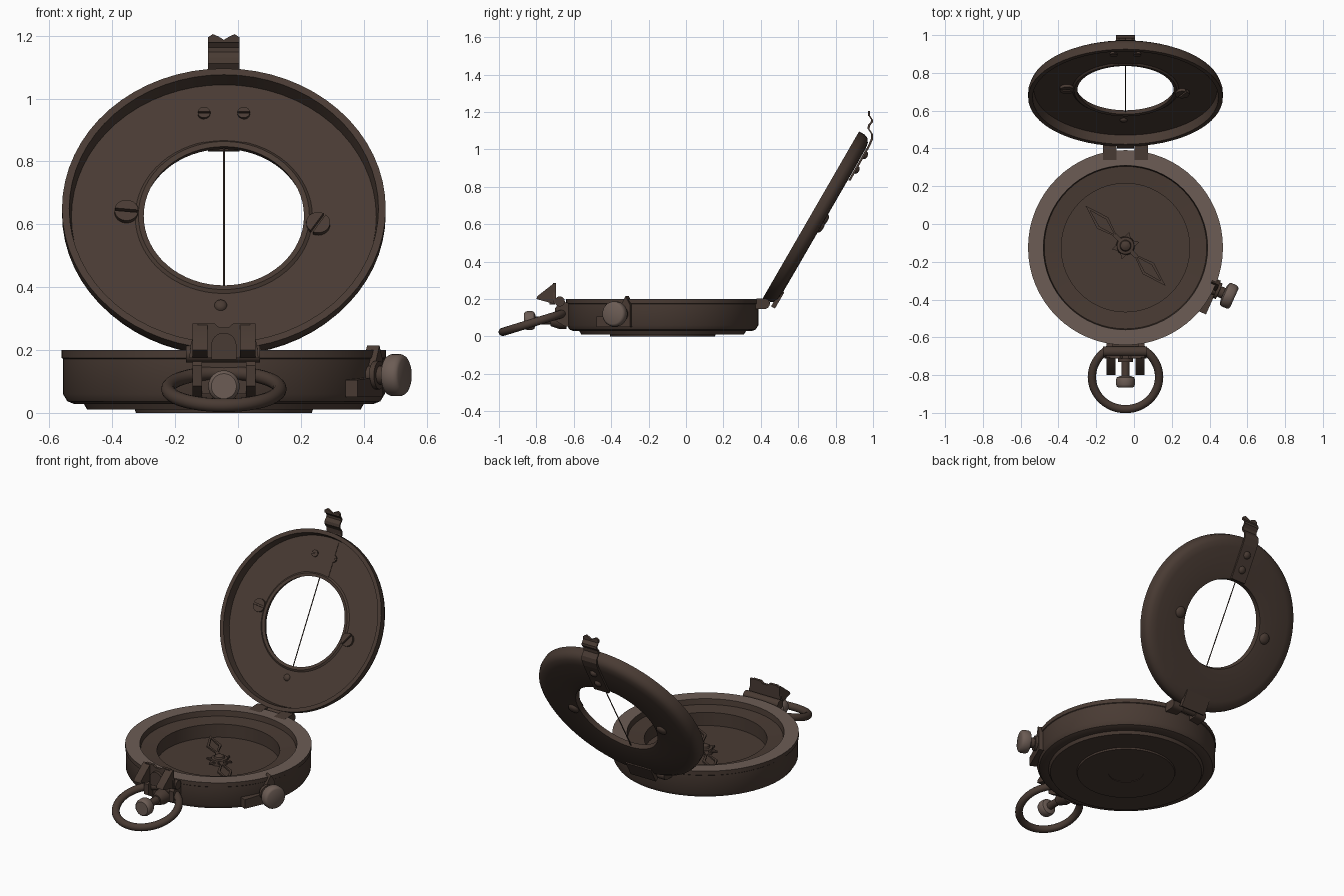
import bpy, bmesh, math
from mathutils import Matrix, Vector

if "Cube" in bpy.data.objects:
    bpy.data.objects.remove(bpy.data.objects["Cube"])

def mat(name, c):
    m = bpy.data.materials.new(name)
    m.diffuse_color = (*c, 1)
    m.use_nodes = True
    m.node_tree.nodes["Principled BSDF"].inputs["Base Color"].default_value = m.diffuse_color
    return m

BROWN = mat("dark_bronze", (0.066, 0.043, 0.033))
LIGHT = mat("worn_bronze", (0.150, 0.108, 0.090))
CX, CY = -0.045, -0.125
T = Matrix.Translation
I = Matrix.Identity(4)

def finish(name, bm, m, M):
    bmesh.ops.remove_doubles(bm, verts=bm.verts, dist=1e-5)
    bmesh.ops.recalc_face_normals(bm, faces=bm.faces)
    me = bpy.data.meshes.new(name)
    bm.to_mesh(me)
    bm.free()
    me.transform(M)
    me.materials.append(m)
    o = bpy.data.objects.new(name, me)
    bpy.context.collection.objects.link(o)
    bpy.ops.object.select_all(action='DESELECT')
    o.select_set(True)
    bpy.context.view_layer.objects.active = o
    bpy.ops.object.shade_smooth_by_angle(angle=math.radians(35))
    return o

def lathe(name, prof, m=BROWN, M=I, n=64, closed=False):
    """Revolve (r, z) points about local z."""
    bm = bmesh.new()
    rows = [[bm.verts.new((r * math.cos(2 * math.pi * i / n), r * math.sin(2 * math.pi * i / n), z))
             for i in range(n)] for r, z in prof]
    pairs = list(zip(rows, rows[1:])) + ([(rows[-1], rows[0])] if closed else [])
    for a, b in pairs:
        for i in range(n):
            j = (i + 1) % n
            bm.faces.new((a[i], a[j], b[j], b[i]))
    return finish(name, bm, m, M)

def prism(name, polys, z0, z1, M=I, m=BROWN):
    """Extrude 2D polygons from local z0 to z1."""
    bm = bmesh.new()
    for p in polys:
        lo = [bm.verts.new((x, y, z0)) for x, y in p]
        hi = [bm.verts.new((x, y, z1)) for x, y in p]
        bm.faces.new(lo[::-1])
        bm.faces.new(hi)
        for i in range(len(p)):
            j = (i + 1) % len(p)
            bm.faces.new((lo[i], lo[j], hi[j], hi[i]))
    return finish(name, bm, m, M)

def rod(name, p0, p1, r, M=I, m=BROWN, n=24):
    p0, p1 = Vector(p0), Vector(p1)
    d = p1 - p0
    R = d.to_track_quat('Z', 'Y').to_matrix().to_4x4()
    return lathe(name, [(0, 0), (r, 0), (r, d.length), (0, d.length)], m, M @ T(p0) @ R, n)

def rect(x0, x1, y0, y1):
    return [(x0, y0), (x1, y0), (x1, y1), (x0, y1)]

# side-profile frame: local (a, b, c) -> world (CX + c, a, b)
SIDE = T((CX, 0, 0)) @ Matrix(((0, 0, 1, 0), (1, 0, 0, 0), (0, 1, 0, 0), (0, 0, 0, 1)))
# front-profile frame: local (a, b, c) -> world (CX + a, -c, b)
FRONT = T((CX, 0, 0)) @ Matrix.Rotation(math.pi / 2, 4, 'X')
BODY = T((CX, CY, 0))

# case: stepped base, rounded wall, stepped well; top rim lighter
case = lathe("case", [(0, .003), (.1, .003), (.1, 0), (.28, 0), (.283, .01), (.435, .01), (.445, .028),
                      (.475, .028), (.498, .037), (.512, .06), (.512, .172), (.516, .175), (.516, .2),
                      (.435, .2), (.43, .167), (.34, .16), (.34, .08), (0, .08)], BROWN, BODY)
case.data.materials.append(LIGHT)
for f in case.data.polygons:
    if f.center.z > .195 and f.normal.z > .9:
        f.material_index = 1

# needle: two hollow diamonds, hub and star
N = BODY @ T((0, .01, 0)) @ Matrix.Rotation(math.radians(-45), 4, 'Z')
polys = []
for s in (1, -1):
    out = [(.06 * s, 0), (.17 * s, .042), (.30 * s, 0), (.17 * s, -.042)]
    inn = [(.085 * s, 0), (.17 * s, .026), (.265 * s, 0), (.17 * s, -.026)]
    for i in range(4):
        j = (i + 1) % 4
        polys.append([out[i], out[j], inn[j], inn[i]])
    polys.append(rect(*sorted((.03 * s, .08 * s)), -.012, .012))
prism("needle", polys, .098, .108, N)
prism("hub_star", [[((.075 if i % 2 == 0 else .042) * math.cos(i * math.pi / 6),
                     (.075 if i % 2 == 0 else .042) * math.sin(i * math.pi / 6)) for i in range(12)]],
      .09, .1, N)
lathe("needle_hub", [(.05, .08), (.045, .11), (.03, .112), (.026, .122), (.012, .13), (0, .131)], BROWN, N, 24)

# lid: tilted ring with recessed inner plate
LID = T((CX, .668, .65)) @ Matrix.Rotation(math.radians(60), 4, 'X')
lathe("lid", [(.255, -.047), (.272, -.044), (.282, -.052), (.485, -.052), (.492, 0), (.515, 0), (.515, -.035),
              (.506, -.057), (.485, -.071), (.45, -.077), (.29, -.078), (.262, -.075)], BROWN, LID, 64, True)
rod("hair_line", (0, -.26, -.065), (0, .26, -.065), .003, LID, n=8)

def screw(name, x, u, r, ang, z0, z1):
    """Slotted head from two half discs."""
    g = .12
    half = [(r * math.cos(g + (math.pi - 2 * g) * i / 12), r * math.sin(g + (math.pi - 2 * g) * i / 12))
            for i in range(13)]
    M = LID @ T((x, u, 0)) @ Matrix.Rotation(ang, 4, 'Z')
    prism(name, [half, [(-a, -b) for a, b in half]], z0, z1, M)

def rivet(name, x, u, r, base, h):
    lathe(name, [(r, base), (r * .85, base + h * .6), (r * .5, base + h), (0, base + h * 1.1)],
          BROWN, LID @ T((x, u, 0)), 20)

for side, x, u, ang in (("left", -.31, .015, -.1), ("right", .30, -.03, 1.0)):
    screw(side + "_lid_screw", x, u, .038, ang, -.053, -.036)
    rivet(side + "_lid_screw_back", x, u, .034, -.076, -.016)
for side, s in (("left", -1), ("right", 1)):
    screw(side + "_small_screw", s * .063, .378, .02, 0, -.053, -.042)
rivet("lower_rivet", -.01, -.325, .02, -.052, .01)
prism("lid_tab_plate", [rect(-.063, .063, .262, .47)], -.053, -.049, LID)

# latch: strap on lid back, curling over the top into a wavy clip
path = [(.868, .835), (.973, 1.02), (.99, 1.06), (.988, 1.085), (.97, 1.112), (.973, 1.13),
        (.988, 1.148), (.988, 1.162), (.974, 1.182)]
strip = []
for (a, b), (c, d) in zip(path, path[1:]):
    strip.append([(a, b), (a + .011, b - .003), (c + .011, d - .003), (c, d)])
prism("latch_strap", strip, -.05, .05, SIDE)
prism("latch_tips", [[(-.05, 1.178), (.05, 1.178), (.05, 1.195), (.035, 1.205), (.018, 1.198),
                      (0, 1.187), (-.018, 1.198), (-.035, 1.205), (-.05, 1.195)]], -.985, -.972, FRONT)
for i, u in enumerate((.33, .42)):
    rivet("latch_rivet_%d" % i, 0, u, .024, -.088, -.016)

# rear hinge
for i, s in enumerate((-1, 1)):
    a, b = sorted((s * .048, s * .12))
    rod("case_knuckle_%d" % i, (CX + a, .42, .175), (CX + b, .42, .175), .028)
    prism("case_leaf_%d" % i, [[(.34, .145), (.42, .147), (.42, .203), (.34, .2)]], a, b, SIDE)
rod("lid_knuckle", (CX - .044, .425, .178), (CX + .044, .425, .178), .024)
prism("lid_leaf", [rect(-.085, .085, -.53, -.43)], -.084, -.06, LID)

# front bracket, sight hinge and prism housing
rod("sight_hinge_pin", (CX - .12, -.675, .187), (CX + .115, -.675, .187), .027)
for i, s in enumerate((-1, 1)):
    a, b = sorted((s * .07, s * .1))
    prism("bracket_lug_%d" % i, [[(-.6, .05), (-.65, .055), (-.70, .085), (-.70, .15), (-.67, .19), (-.6, .17)]],
          a, b, SIDE)
    a, b = sorted((s * .052, s * .1))
    prism("sight_cheek_%d" % i, [[(-.80, .2), (-.795, .215), (-.705, .285), (-.695, .28), (-.695, .175), (-.71, .175)]],
          a, b, SIDE)
prism("bracket_plate", [rect(-.1, .1, .06, .165)], .61, .655, FRONT)
prism("sight_plate", [[(-.11, .175), (.11, .175), (.105, .22), (.082, .285), (.03, .285), (.015, .272),
                       (-.015, .272), (-.03, .285), (-.082, .285), (-.105, .22)]], .695, .712, FRONT)
prism("sight_arch", [[(.04, .17)] + [(.04 * math.cos(i * math.pi / 12), .215 + .04 * math.sin(i * math.pi / 12))
                                     for i in range(13)] + [(-.04, .17)]], .70, .73, FRONT)

# front thumb screw and carrying ring
KNOB = [(0, 0), (.6, 0), (.92, .12), (1, .3), (1, .75), (.92, .92), (.8, 1), (0, 1)]
rod("thumb_screw_shaft", (CX, -.61, .085), (CX, -.82, .085), .022)
lathe("thumb_screw_collar", [(0, .64), (.045, .64), (.045, .68), (.03, .725), (0, .725)], BROWN,
      FRONT @ T((0, .085, 0)), 24)
lathe("thumb_screw_head", [(r * .05, .805 + z * .06) for r, z in KNOB], LIGHT, FRONT @ T((0, .085, 0)), 32)
lathe("carrying_ring", [(.178 + .022 * math.cos(i * math.pi / 6), .022 * math.sin(i * math.pi / 6))
                        for i in range(12)], BROWN,
      T((CX, -.81, .076)) @ Matrix.Rotation(math.radians(17), 4, 'X'), 48, True)

# side clamp plate and knob (local x tangent, y up, z outward)
A = math.radians(-24)
c, s = math.cos(A), math.sin(A)
CLAMP = BODY @ Matrix(((-s, 0, c, 0), (c, 0, s, 0), (0, 1, 0, 0), (0, 0, 0, 1)))
prism("clamp_plate", [[(-.15, .05), (.045, .05), (.045, .17), (.02, .215), (-.005, .17), (-.035, .112), (-.15, .105)]],
      .49, .533, CLAMP)
KM = CLAMP @ T((-.01, .12, 0))
rod("clamp_shaft", (0, 0, .49), (0, 0, .585), .03, KM)
lathe("clamp_collar", [(0, .53), (.045, .53), (.045, .547), (0, .55)], BROWN, KM, 24)
lathe("clamp_knob", [(r * .067, .572 + z * .063) for r, z in KNOB], LIGHT, KM, 32)
